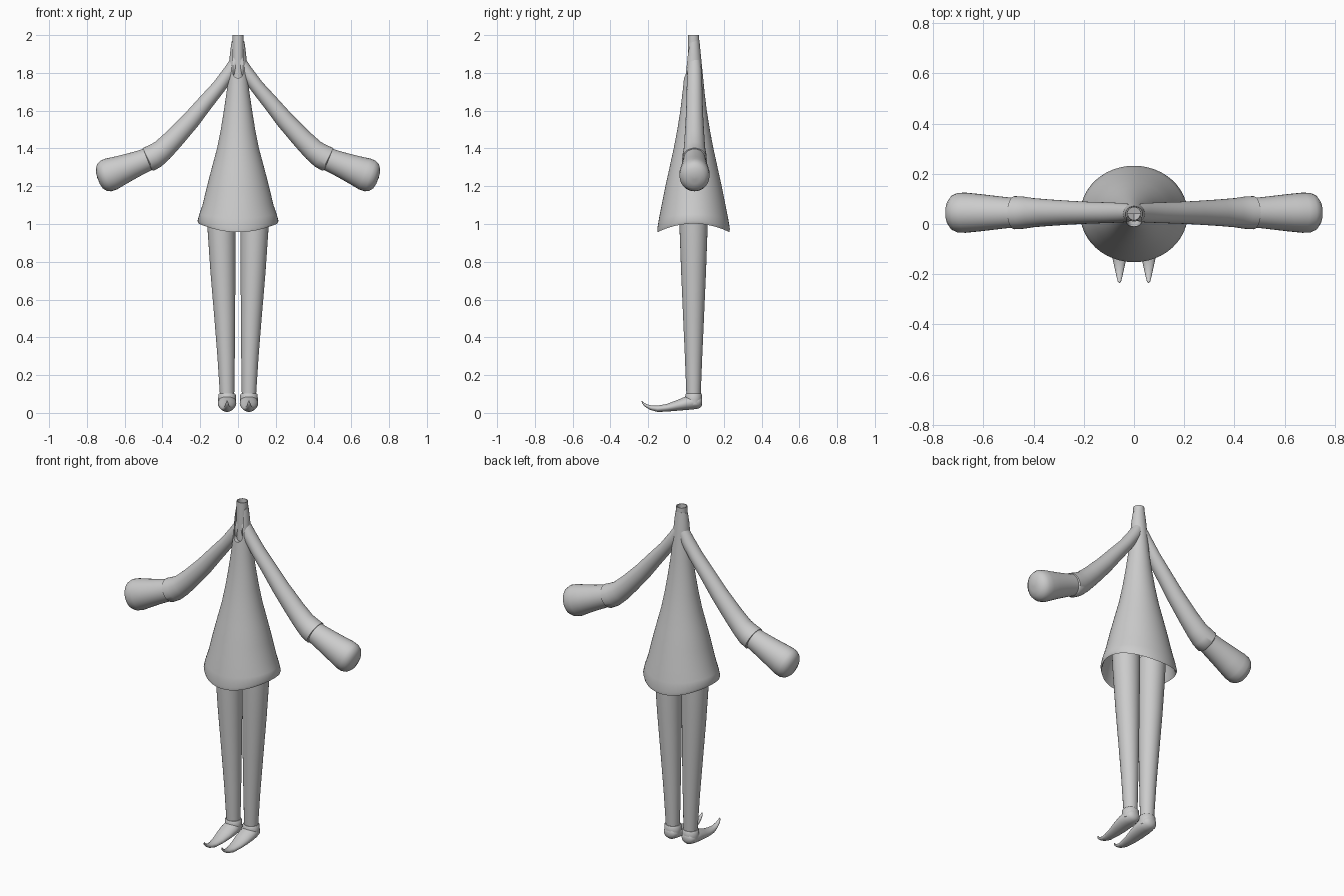
import bpy, bmesh, math
from mathutils import Vector

if "Cube" in bpy.data.objects:
    bpy.data.objects.remove(bpy.data.objects["Cube"])

MID_Y = 0.04
grey = bpy.data.materials.new("plain_grey")
grey.use_nodes = True
grey.diffuse_color = (0.6, 0.6, 0.6, 1)
grey.node_tree.nodes["Principled BSDF"].inputs["Base Color"].default_value = (0.6, 0.6, 0.6, 1)


def loft(name, sections, side, sides=32, upright=False, shape=None):
    """Skin elliptical rings: each section is (centre, radius along side, other radius)."""
    bm = bmesh.new()
    side = Vector(side)
    centres = [Vector(s[0]) for s in sections]
    rings = []
    for i, (c, ra, rb) in enumerate(sections):
        ahead = centres[min(i + 1, len(centres) - 1)] - centres[max(i - 1, 0)]
        tangent = Vector((0, 0, 1)) if upright else ahead.normalized()
        other = tangent.cross(side).normalized()
        ring = []
        for k in range(sides):
            a = math.tau * k / sides
            p = centres[i] + side * ra * math.cos(a) + other * rb * math.sin(a)
            ring.append(bm.verts.new(shape(p) if shape else p))
        rings.append(ring)
    for r, s in zip(rings, rings[1:]):
        for k in range(sides):
            n = (k + 1) % sides
            bm.faces.new((r[k], r[n], s[n], s[k]))
    bm.faces.new(rings[0])
    bm.faces.new(rings[-1])
    bmesh.ops.recalc_face_normals(bm, faces=bm.faces)
    mesh = bpy.data.meshes.new(name)
    bm.to_mesh(mesh)
    bm.free()
    mesh.materials.append(grey)
    obj = bpy.data.objects.new(name, mesh)
    bpy.context.collection.objects.link(obj)
    return obj


def select(obj):
    bpy.ops.object.select_all(action="DESELECT")
    obj.select_set(True)
    bpy.context.view_layer.objects.active = obj


def finish(obj, pair=False, angle=40):
    select(obj)
    bpy.ops.object.shade_smooth_by_angle(angle=math.radians(angle))
    if pair:
        obj.modifiers.new("pair", "MIRROR")


def upright_rings(profile):
    return [((0, MID_Y, z), rx, ry) for z, rx, ry in profile]


# Dress: flared shell with a hem that lifts at the sides and a collar that lifts at the back
def dress_shape(p):
    if p.z < 1.1:
        p.z += 0.045 * (p.x / 0.21) ** 2 * (1.1 - p.z) / 0.14
    elif p.z > 1.94:
        p.z += (p.y - MID_Y) * 0.3
    return p


outer = [(1.965, .034, .031), (1.9, .043, .038), (1.8, .049, .048), (1.7, .06, .058),
         (1.6, .075, .07), (1.5, .091, .086), (1.4, .111, .105), (1.3, .138, .127),
         (1.2, .164, .149), (1.1, .188, .169), (1.03, .205, .183), (.975, .214, .192), (.957, .208, .19)]
inner = [(z, rx - .012, ry - .012) for z, rx, ry in reversed(outer[4:-1])]
dress = loft("dress", upright_rings(outer + inner), (1, 0, 0), 48, True, dress_shape)

# Neck slit: rounded slot cut through the front of the collar
slot_bm = bmesh.new()
half, base = 0.027, 1.8
outline = [(half, 2.1), (-half, 2.1)]
outline += [(half * math.cos(a), base + half * math.sin(a))
            for a in [math.pi + math.pi * i / 12 for i in range(13)]]
face = slot_bm.faces.new([slot_bm.verts.new((x, -0.2, z)) for x, z in outline])
extruded = bmesh.ops.extrude_face_region(slot_bm, geom=[face])["geom"]
bmesh.ops.translate(slot_bm, verts=[g for g in extruded if isinstance(g, bmesh.types.BMVert)],
                    vec=(0, 0.2 + MID_Y, 0))
bmesh.ops.recalc_face_normals(slot_bm, faces=slot_bm.faces)
slot_mesh = bpy.data.meshes.new("slit_cutter")
slot_bm.to_mesh(slot_mesh)
slot_bm.free()
slot_mesh.materials.append(grey)
cutter = bpy.data.objects.new("slit_cutter", slot_mesh)
cutter.hide_render = True
bpy.context.collection.objects.link(cutter)
cut = dress.modifiers.new("slit", "BOOLEAN")
cut.operation, cut.solver, cut.object = "DIFFERENCE", "EXACT", cutter
select(dress)
bpy.ops.object.modifier_apply(modifier="slit")
bpy.data.objects.remove(cutter)
finish(dress)

# Neck: open tube
neck = loft("neck", upright_rings([(1.7, .03, .03), (2, .03, .03), (2, .026, .026), (1.85, .026, .026)]),
            (1, 0, 0), 32, True)
finish(neck)

# Sleeves: (x, z, radius in depth, radius across)
sleeve_path = [(0, 1.88, .03, .03), (.04, 1.81, .038, .036), (.1, 1.728, .041, .037),
               (.17, 1.645, .043, .042), (.25, 1.548, .047, .048), (.34, 1.45, .053, .054),
               (.4, 1.39, .058, .059), (.44, 1.36, .064, .065), (.475, 1.342, .066, .067),
               (.48, 1.34, .058, .058)]
sleeve = loft("sleeves", [((x, MID_Y + .005, z), rd, ra) for x, z, rd, ra in sleeve_path], (0, 1, 0))
finish(sleeve, True, 50)

# Mittens: blunt rounded ends
hand_path = [(.44, 1.358, .057, .057), (.5, 1.333, .061, .062), (.56, 1.309, .068, .069),
             (.62, 1.285, .075, .078), (.67, 1.265, .08, .087), (.7, 1.254, .079, .086),
             (.72, 1.247, .07, .076), (.734, 1.242, .052, .056), (.741, 1.24, .028, .03), (.743, 1.239, .004, .004)]
hand = loft("mittens", [((x, MID_Y + .005, z), rd, ra) for x, z, rd, ra in hand_path], (0, 1, 0))
finish(hand, True, 60)

# Legs: tapered
leg_path = [(.06, .058, .036), (.1, .058, .038), (.3, .063, .046), (.5, .07, .055),
            (.75, .08, .066), (.97, .087, .074), (1.08, .09, .076)]
leg = loft("legs", [((x, MID_Y, z), r, r) for z, x, r in leg_path], (0, 1, 0))
finish(leg, True)

# Shoe cuffs: short rings round the ankles
cuff_path = [(.045, .045), (.07, .047), (.098, .046), (.103, .042)]
cuff = loft("shoe_cuffs", [((.058, MID_Y, z), r, r * .95) for z, r in cuff_path], (1, 0, 0), 32, True)
finish(cuff, True)

# Shoes: pointed with a curled toe, (y, z, half width, half height)
shoe_path = [(.086, .06, .012, .012), (.08, .06, .03, .026), (.065, .059, .041, .036),
             (.03, .056, .048, .038), (0, .05, .049, .035), (-.05, .038, .044, .027),
             (-.1, .027, .035, .02), (-.15, .022, .025, .017), (-.185, .027, .017, .012),
             (-.212, .039, .011, .008), (-.228, .052, .007, .005), (-.234, .064, .002, .002)]
shoe = loft("shoes", [((.058, y, z), rx, rz) for y, z, rx, rz in shoe_path], (1, 0, 0), 24)
finish(shoe, True, 60)
